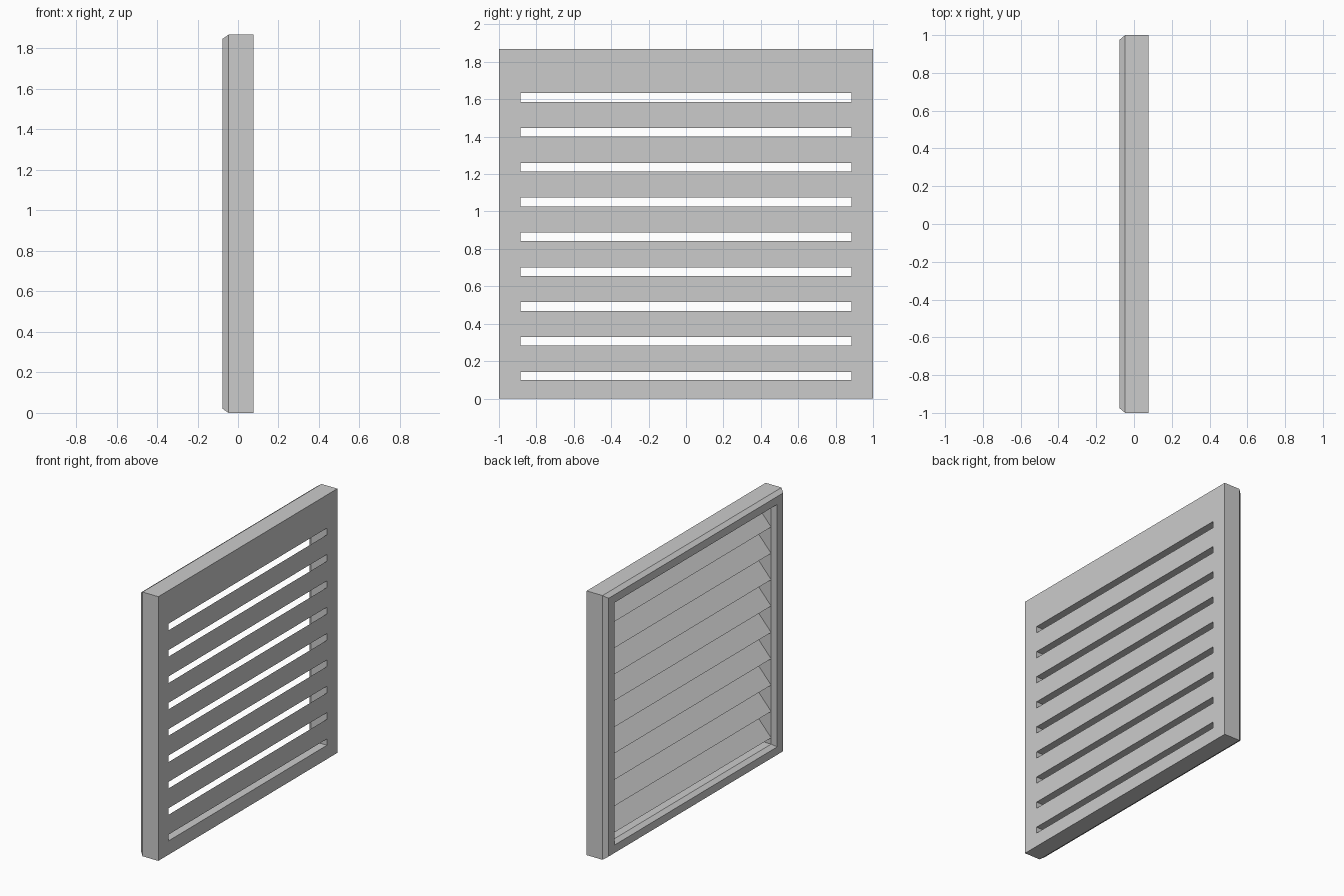
import bpy, bmesh

if "Cube" in bpy.data.objects:
    bpy.data.objects.remove(bpy.data.objects["Cube"])

W, H = 1.0, 1.868            # half width (y) and full height (z)
X_FLAT, X_STEP, X_BACK = 0.077, -0.047, -0.077
SIDE, SILL = 0.116, 0.098    # border widths
COUNT, PITCH, FIRST, SLAT_H = 9, 0.1863, 0.1425, 0.140


def finish(bm, name):
    bmesh.ops.recalc_face_normals(bm, faces=bm.faces)
    mesh = bpy.data.meshes.new(name)
    bm.to_mesh(mesh)
    bm.free()
    obj = bpy.data.objects.new(name, mesh)
    bpy.context.collection.objects.link(obj)
    return obj


# Frame: chamfered moulding profile (inset, x) swept round a mitred rectangle
profile = [(0, X_FLAT), (0, X_STEP), (0.025, X_BACK),
           (SIDE - 0.025, X_BACK), (SIDE, X_STEP), (SIDE, X_FLAT)]
bm = bmesh.new()
rings = []
for sy, sz in [(-1, -1), (1, -1), (1, 1), (-1, 1)]:
    ring = []
    for inset, x in profile:
        dz = inset * SILL / SIDE
        ring.append(bm.verts.new((x, sy * (W - inset), H / 2 + sz * (H / 2 - dz))))
    rings.append(ring)
n = len(profile)
for i in range(4):
    a, b = rings[i], rings[(i + 1) % 4]
    for j in range(n):
        k = (j + 1) % n
        bm.faces.new((a[j], a[k], b[k], b[j]))
finish(bm, "frame")

# Louvre slat: wedge, flush with the flat side and sloping down to the other
bm = bmesh.new()
half = W - SIDE
ends = []
for y in (-half, half):
    ends.append([bm.verts.new((x, y, z)) for x, z in
                 [(X_FLAT, 0), (X_FLAT, SLAT_H), (X_STEP, 0)]])
a, b = ends
bm.faces.new(a)
bm.faces.new(b[::-1])
for j in range(3):
    k = (j + 1) % 3
    bm.faces.new((a[j], a[k], b[k], b[j]))
slats = finish(bm, "louvre_slats")
slats.location.z = FIRST

# Repeat the slat up the opening
arr = slats.modifiers.new("repeat", 'ARRAY')
arr.count = COUNT
arr.use_relative_offset = False
arr.use_constant_offset = True
arr.constant_offset_displace = (0, 0, PITCH)
